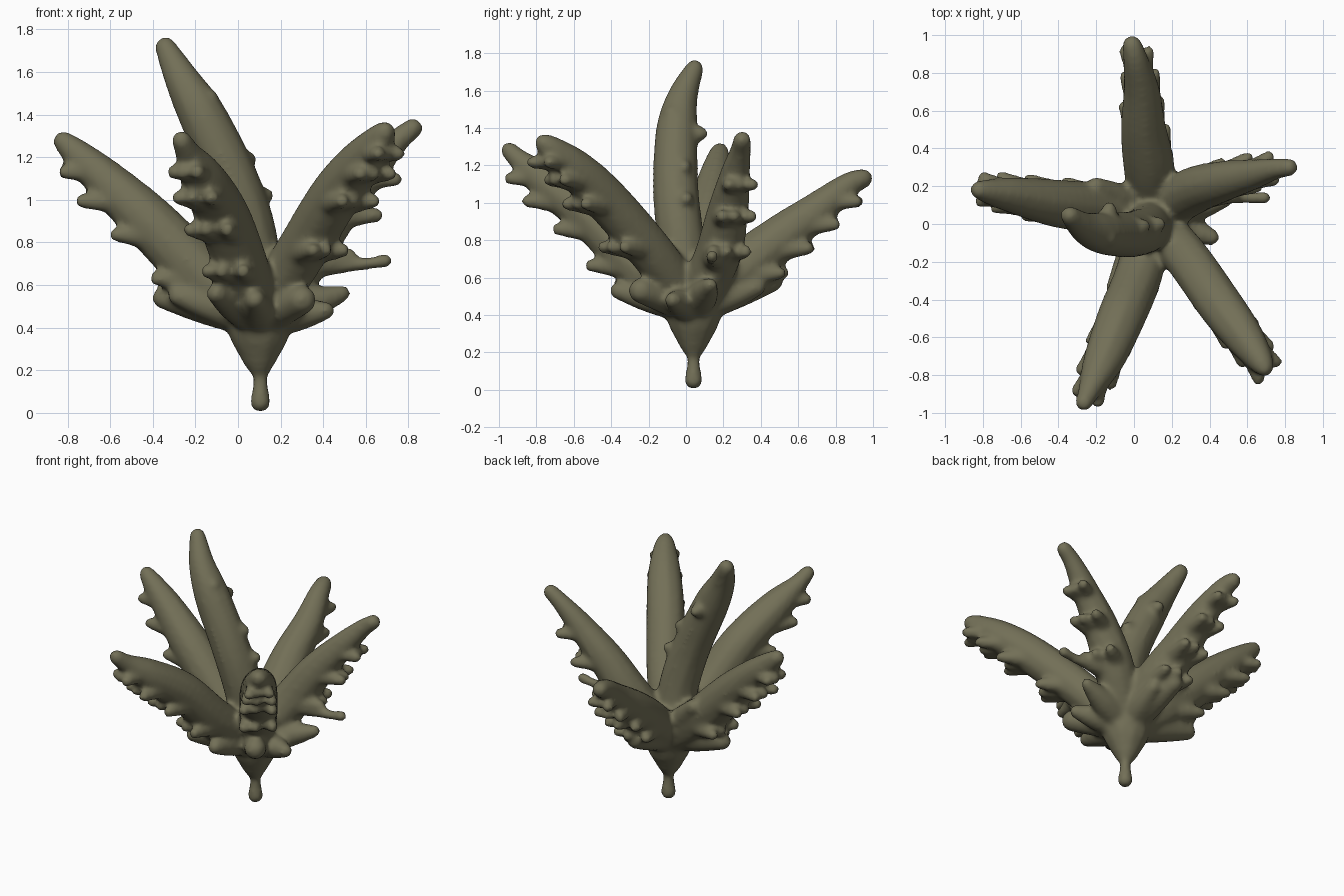
import bpy, bmesh, random
from mathutils import Vector

random.seed(4)

# one template ball, copied along every limb
ball = bmesh.new()
bmesh.ops.create_icosphere(ball, subdivisions=2, radius=1)
ball_verts = [v.co.copy() for v in ball.verts]
ball_faces = [[v.index for v in f.verts] for f in ball.faces]
ball.free()
verts, faces = [], []


def spline(pts, t):
    """Catmull-Rom through (x, y, z, radius) points, t in 0..1."""
    n = len(pts) - 1
    f = min(t * n, n - 1e-6)
    i = int(f)
    u = f - i
    a, b, c, d = (Vector(pts[min(max(k, 0), n)]) for k in (i - 1, i, i + 1, i + 2))
    return 0.5 * (2 * b + (c - a) * u + (2 * a - 5 * b + 4 * c - d) * u * u
                  + (3 * b - a - 3 * c + d) * u ** 3)


def limb(pts):
    """Tapered limb from closely spaced balls, fused later by the remesh."""
    length = sum((Vector(p[:3]) - Vector(q[:3])).length for p, q in zip(pts, pts[1:]))
    steps = max(2, int(length / 0.028))
    for k in range(steps + 1):
        p = spline(pts, k / steps)
        c, r, base = Vector(p[:3]), max(p[3], 0.02), len(verts)
        verts.extend(c + v * r for v in ball_verts)
        faces.extend([base + i for i in f] for f in ball_faces)


def ridges(pts, ts):
    """Outward-pointing knobs along the underside of an arm."""
    out = Vector((pts[-1][0] - pts[0][0], pts[-1][1] - pts[0][1], 0)).normalized()
    side = out.cross(Vector((0, 0, 1)))
    for t in ts:
        p = spline(pts, t)
        c, r = Vector(p[:3]), p[3]
        for s in (-0.5, 0.15, 0.6):
            reach = r * 1.2 + random.uniform(0.0, 0.035)
            tip = c + out * reach + side * s * r * 1.3 + Vector((0, 0, -0.3 * r))
            start = c + side * s * r * 0.6 - Vector((0, 0, 0.35 * r))
            limb([(*start, r * 0.55), (*tip, 0.036)])


# stem with bulb foot and flared cup
limb([(.105, .04, .05, .05), (.105, .04, .11, .041), (.105, .04, .18, .038),
      (.10, .04, .25, .075), (.10, .04, .33, .115), (.10, .04, .43, .16), (.10, .03, .54, .17)])

# main arms: x, y, z, radius
left = [(.06, .05, .46, .13), (-.17, .08, .65, .14), (-.42, .11, .90, .13),
        (-.63, .15, 1.10, .10), (-.76, .17, 1.22, .07), (-.82, .18, 1.275, .05)]
right = [(.14, .06, .48, .12), (.30, .17, .72, .13), (.45, .22, .94, .115),
         (.62, .26, 1.14, .085), (.74, .29, 1.27, .06), (.82, .30, 1.335, .05)]
front_right = [(.12, .0, .48, .12), (.28, -.18, .73, .125), (.45, -.42, 1.01, .125),
               (.57, -.58, 1.17, .11), (.66, -.71, 1.28, .075), (.69, -.76, 1.32, .05)]
front_left = [(.09, -.02, .46, .12), (.02, -.28, .68, .13), (-.07, -.50, .92, .13),
              (-.16, -.72, 1.09, .11), (-.23, -.87, 1.21, .065), (-.265, -.945, 1.28, .048)]
back = [(.10, .10, .48, .12), (.08, .30, .65, .14), (.05, .50, .81, .125),
        (.04, .70, .96, .10), (.01, .86, 1.09, .07), (-.01, .945, 1.13, .055)]
centre = [(.10, .02, .50, .13), (.06, -.03, .82, .13), (-.02, -.055, 1.08, .125),
          (-.16, -.05, 1.38, .115), (-.26, -.02, 1.56, .085), (-.34, .045, 1.715, .052)]
for arm, ts in ((left, (.22, .38, .52, .68)), (right, (.25, .42, .58)),
                (front_right, (.25, .42, .58, .72)), (front_left, (.22, .38, .54, .70)),
                (back, (.22, .38, .54, .70))):
    limb(arm)
    ridges(arm, ts)
limb(centre)

# lobes around the cup
for tip, r in (((-.35, .10, .54), .055), ((-.28, .0, .55), .05), ((.06, .46, .58), .06),
               ((.16, .38, .55), .05), ((-.10, -.34, .56), .05), ((.08, -.36, .53), .05),
               ((.30, -.24, .53), .07), ((.41, -.07, .48), .045), ((.49, .13, .56), .04),
               ((-.20, .20, .78), .05)):
    heart = Vector((.10, .04, .44))
    limb([(*heart, .10), (*heart.lerp(Vector(tip), .55), .085), (*tip, r)])

# thin side spike, then knobs on the centre arm
limb([(.32, .16, .72, .10), (.48, .15, .70, .05), (.60, .14, .70, .032), (.69, .14, .715, .036)])
for a, b in (((.02, -.03, 1.0), (.13, .0, 1.02)), ((-.06, -.04, 1.2), (.05, -.01, 1.19)),
             ((-.15, -.03, 1.36), (-.13, .08, 1.37)), ((-.17, -.05, 1.45), (-.13, -.08, 1.48))):
    limb([(*a, .08), (*b, .04)])

mesh = bpy.data.meshes.new("coral")
mesh.from_pydata(verts, [], faces)
coral = bpy.data.objects.new("coral", mesh)
bpy.context.collection.objects.link(coral)

mat = bpy.data.materials.new("olive grey")
mat.diffuse_color = (0.17, 0.16, 0.095, 1)
mesh.materials.append(mat)

# fuse everything into one smooth organic skin
rem = coral.modifiers.new("fuse", 'REMESH')
rem.mode = 'VOXEL'
rem.voxel_size = 0.016
rem.use_smooth_shade = True
smo = coral.modifiers.new("soften", 'SMOOTH')
smo.factor = 0.5
smo.iterations = 8
